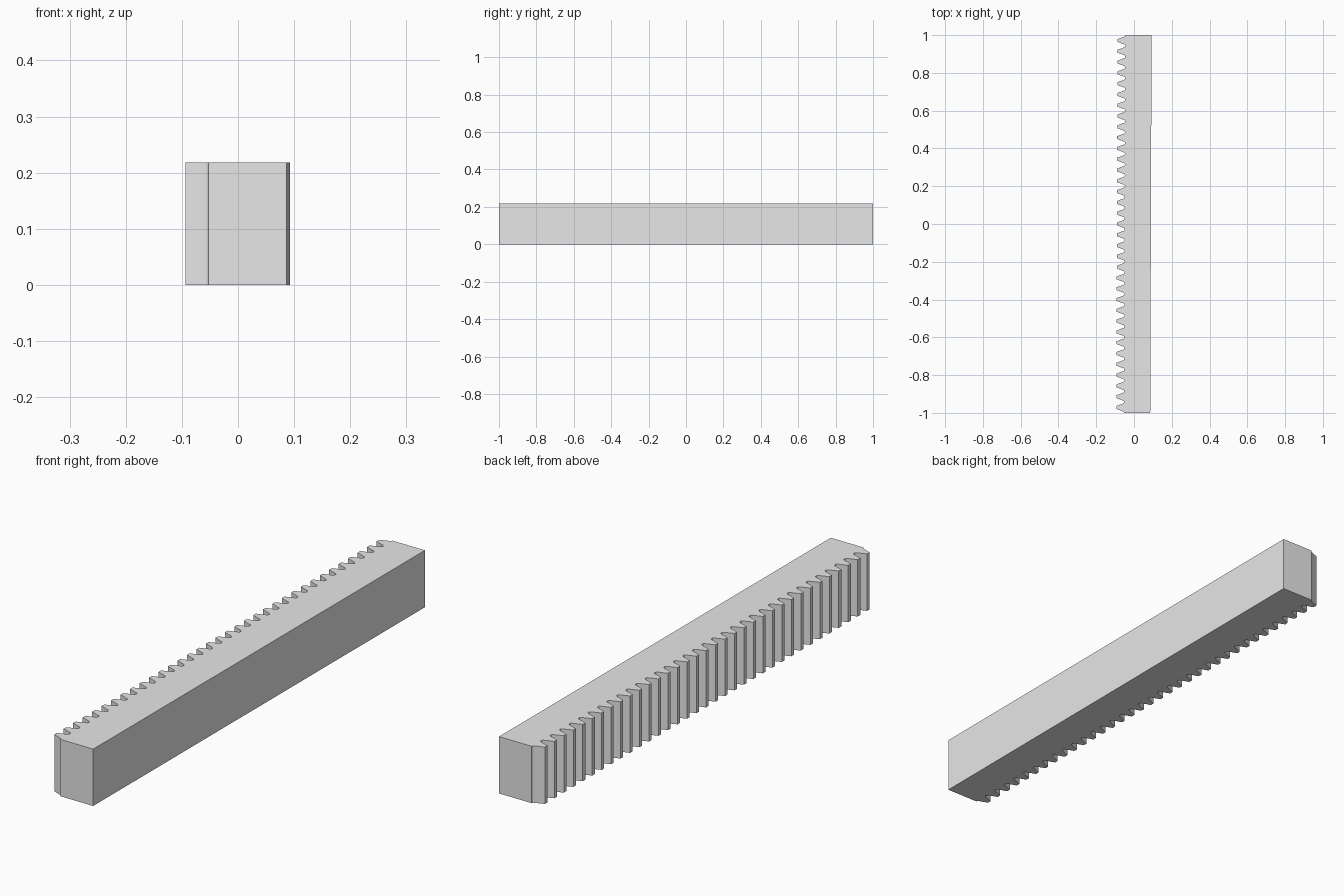
import bpy, bmesh, math
from mathutils import Matrix

if "Cube" in bpy.data.objects:
    bpy.data.objects.remove(bpy.data.objects["Cube"])

TEETH = 35
PITCH = 2.0 / TEETH
MODULE = PITCH / math.pi
SLOPE = math.radians(20)            # pressure angle of the tooth flanks
HEIGHT = 0.218
BACK_X, ROOT_X = 0.0895, -0.0495
TIP_X = ROOT_X - 2.25 * MODULE
FILLET = 0.38 * MODULE

steel = bpy.data.materials.new("steel_grey")
steel.diffuse_color = (0.8, 0.8, 0.8, 1.0)
steel.use_nodes = True
steel.node_tree.nodes["Principled BSDF"].inputs["Base Color"].default_value = steel.diffuse_color


def half_tooth():
    """Points (x, y offset) from the tooth tip corner down to the rounded root."""
    tip_half = PITCH / 4 - MODULE * math.tan(SLOPE)
    root_half = PITCH / 4 + 1.25 * MODULE * math.tan(SLOPE)
    # fillet circle tangent to the flank and to the root line
    cy = root_half + FILLET * (1 - math.sin(SLOPE)) / math.cos(SLOPE)
    cx = ROOT_X - FILLET
    points = [(TIP_X, tip_half)]
    steps = 4
    for i in range(steps + 1):
        a = SLOPE + (math.pi / 2 - SLOPE) * i / steps
        points.append((cx + FILLET * math.sin(a), cy - FILLET * math.cos(a)))
    return points


# Rack outline: straight back, then the row of teeth
half = half_tooth()
outline = [(ROOT_X, 1.0), (BACK_X, 1.0), (BACK_X, -1.0), (ROOT_X, -1.0)]
for i in range(TEETH):
    y = (i - (TEETH - 1) / 2) * PITCH
    outline += [(px, y - py) for px, py in reversed(half)]
    outline += [(px, y + py) for px, py in half]

# Extrude the outline to full height
bm = bmesh.new()
face = bm.faces.new([bm.verts.new((x, y, 0)) for x, y in outline])
top = bmesh.ops.extrude_face_region(bm, geom=[face], use_keep_orig=True)
bmesh.ops.translate(bm, vec=(0, 0, HEIGHT),
                    verts=[v for v in top["geom"] if isinstance(v, bmesh.types.BMVert)])
bmesh.ops.recalc_face_normals(bm, faces=bm.faces)
# the bar sits very slightly turned
bmesh.ops.transform(bm, matrix=Matrix.Rotation(-0.0035, 4, 'Z'), verts=bm.verts)

mesh = bpy.data.meshes.new("gear_rack")
bm.to_mesh(mesh)
bm.free()
mesh.materials.append(steel)
rack = bpy.data.objects.new("gear_rack", mesh)
bpy.context.collection.objects.link(rack)
bpy.context.view_layer.objects.active = rack
rack.select_set(True)
bpy.ops.object.shade_smooth_by_angle(angle=math.radians(30))
